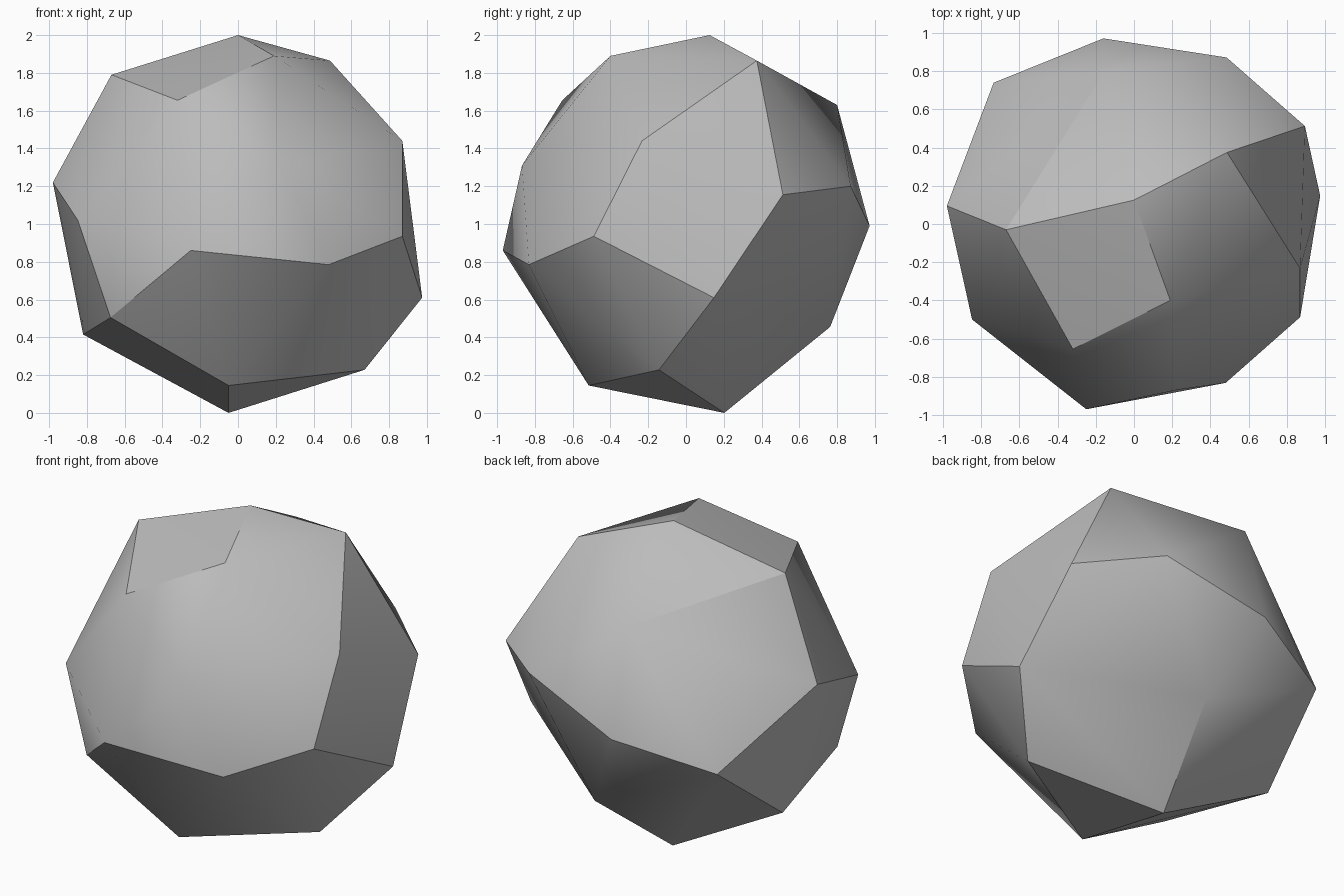
import bpy
import bmesh
import math

# Remove the default cube only
default_cube = bpy.data.objects.get("Cube")
if default_cube:
    bpy.data.objects.remove(default_cube, do_unlink=True)


def make_material(name, colour):
    material = bpy.data.materials.new(name)
    material.use_nodes = True
    material.diffuse_color = colour
    material.node_tree.nodes["Principled BSDF"].inputs["Base Color"].default_value = colour
    return material


# Corners of the chipped boulder, from the crown down to the foot
crown = [(0, .125, 2), (-.67, -.03, 1.79), (-.32, -.655, 1.655),
         (.19, -.4, 1.89), (.487, .375, 1.865), (-.155, .8, 1.63)]
shoulder = [(.87, -.233, 1.44), (.23, -.868, 1.31), (-.98, .095, 1.22),
            (.485, .872, 1.2), (.895, .513, 1.155), (-.848, -.5, 1.02)]
waist = [(-.16, .972, .99), (.87, -.488, .935), (-.25, -.97, .86),
         (-.735, .74, .835), (.48, -.832, .785), (.975, .148, .61)]
foot = [(-.675, -.54, .505), (.1, .763, .455), (-.82, .21, .415),
        (.67, -.143, .228), (-.05, -.515, .145), (-.05, .203, 0)]

# Wrap the corners in a convex skin and merge nearly flat facets
bm = bmesh.new()
for corner in crown + shoulder + waist + foot:
    bm.verts.new(corner)
hull = bmesh.ops.convex_hull(bm, input=bm.verts[:])
unused = [item for item in hull["geom_interior"] + hull["geom_unused"]
          if isinstance(item, bmesh.types.BMVert)]
bmesh.ops.delete(bm, geom=list(set(unused)), context="VERTS")
bmesh.ops.dissolve_limit(bm, angle_limit=math.radians(3),
                         verts=bm.verts[:], edges=bm.edges[:])
bmesh.ops.recalc_face_normals(bm, faces=bm.faces[:])

# Boulder object in one grey stone colour
mesh = bpy.data.meshes.new("boulder")
bm.to_mesh(mesh)
bm.free()
mesh.materials.append(make_material("grey stone", (.5, .5, .5, 1)))
boulder = bpy.data.objects.new("boulder", mesh)
bpy.context.collection.objects.link(boulder)

# Soft shading across shallow ridges, crisp sharp ones
bpy.ops.object.select_all(action="DESELECT")
boulder.select_set(True)
bpy.context.view_layer.objects.active = boulder
bpy.ops.object.shade_smooth_by_angle(angle=math.radians(30))
